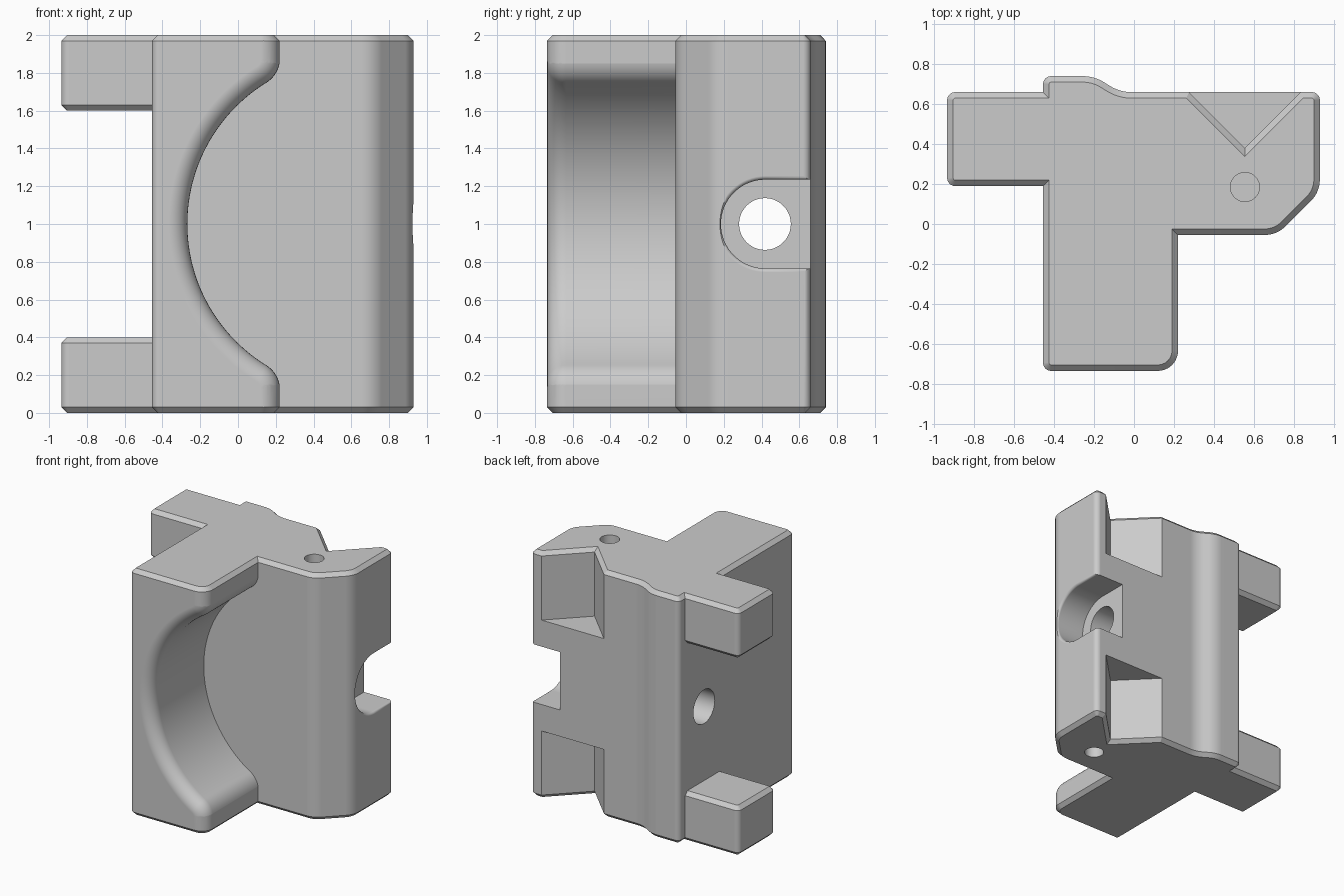
import bpy
import bmesh
from math import sin, cos, pi, sqrt, tan, atan2, radians
from mathutils import Vector

if "Cube" in bpy.data.objects:
    bpy.data.objects.remove(bpy.data.objects["Cube"], do_unlink=True)

H = 2.0          # block height
CH = 0.03        # edge chamfer

grey = bpy.data.materials.new("plain_grey")
grey.use_nodes = True
grey.diffuse_color = (0.6, 0.6, 0.6, 1)
grey.node_tree.nodes["Principled BSDF"].inputs["Base Color"].default_value = (0.6, 0.6, 0.6, 1)


def loft(name, rings):
    """Closed solid through rings of equal point count."""
    bm = bmesh.new()
    layers = [[bm.verts.new(p) for p in ring] for ring in rings]
    n = len(layers[0])
    for a, b in zip(layers, layers[1:]):
        for i in range(n):
            j = (i + 1) % n
            bm.faces.new((a[i], a[j], b[j], b[i]))
    bm.faces.new(layers[0])
    bm.faces.new(layers[-1])
    bmesh.ops.recalc_face_normals(bm, faces=bm.faces)
    mesh = bpy.data.meshes.new(name)
    bm.to_mesh(mesh)
    bm.free()
    mesh.materials.append(grey)
    ob = bpy.data.objects.new(name, mesh)
    bpy.context.collection.objects.link(ob)
    return ob


def rounded(corners, seg=8):
    """Counter-clockwise outline from (x, y, radius) corners."""
    out = []
    n = len(corners)
    for i, (x, y, r) in enumerate(corners):
        p = Vector((x, y))
        if r == 0:
            out.append(p)
            continue
        u = (Vector(corners[i - 1][:2]) - p).normalized()
        v = (Vector(corners[(i + 1) % n][:2]) - p).normalized()
        half = u.angle(v) / 2
        t = r / tan(half)
        c = p + (u + v).normalized() * (r / sin(half))
        a, b = p + u * t - c, p + v * t - c
        for k in range(seg + 1):
            f = k / seg
            out.append(c + (a * (1 - f) + b * f).normalized() * r)
    return out


def inset(pts, d):
    """Mitred inward offset of a counter-clockwise outline."""
    out = []
    n = len(pts)
    for i, p in enumerate(pts):
        e = (p - pts[i - 1]).normalized()
        f = (pts[(i + 1) % n] - p).normalized()
        m, k = Vector((-e.y, e.x)), Vector((-f.y, f.x))
        out.append(p + (m + k) * (d / (1 + m.dot(k))))
    return out


def chamfered_prism(name, pts, z0, z1):
    small = inset(pts, CH)
    levels = ((small, z0), (pts, z0 + CH), (pts, z1 - CH), (small, z1))
    return loft(name, [[(p.x, p.y, z) for p in ring] for ring, z in levels])


def circle(c, r, place, n=48):
    return [place(c[0] + r * cos(2 * pi * i / n), c[1] + r * sin(2 * pi * i / n)) for i in range(n)]


def combine(target, tool, op):
    mod = target.modifiers.new(op.lower(), 'BOOLEAN')
    mod.operation = op
    mod.solver = 'EXACT'
    mod.object = tool
    bpy.context.view_layer.objects.active = target
    bpy.ops.object.modifier_apply(modifier=mod.name)
    bpy.data.objects.remove(tool, do_unlink=True)


# Main body: L-shaped plan with a raised rib on the back
FRONT, STEP, SIDE = -0.735, -0.055, 0.22
body = chamfered_prism("clamp_body", rounded([
    (-0.455, FRONT, 0.04), (SIDE, FRONT, 0.1), (SIDE, STEP, 0),
    (0.715, STEP, 0.15), (0.93, 0.16, 0.15), (0.93, 0.66, 0.04),
    (-0.07, 0.66, 0.2), (-0.2, 0.74, 0.2), (-0.455, 0.74, 0.04)]), 0, H)

# Two ears on the right side
for z0 in (0, 1.6):
    ear = chamfered_prism("ear", rounded([
        (-0.935, 0.19, 0.04), (-0.3, 0.19, 0), (-0.3, 0.66, 0), (-0.935, 0.66, 0.04)]), z0, z0 + 0.4)
    combine(body, ear, 'UNION')

# Arched recess through the front leg, with a rounded front lip
R, r, CX, LIP = 0.88, 0.15, 0.61, 0.1
fx = SIDE - r
drop = sqrt((R + r) ** 2 - (CX - fx) ** 2)
turn = atan2(drop, CX - fx)


def arch(d, y):
    low = [(SIDE - d, -0.1)]
    for k in range(11):
        a = turn * k / 10
        low.append((fx + (r - d) * cos(a), 1 - drop + (r - d) * sin(a)))
    for k in range(1, 33):
        a = turn * (1 - k / 32)
        low.append((CX - (R + d) * cos(a), 1 - (R + d) * sin(a)))
    high = [(x, H - z) for x, z in reversed(low[:-1])]
    outer = [(0.8, H + 0.1), (0.8, -0.1)]
    return [(x, y, z) for x, z in low + high + outer]


rings = [arch(-0.002, STEP - 0.001)]
for k in range(9):
    a = pi / 2 * k / 8
    rings.append(arch(LIP * (1 - cos(a)) - 0.002, FRONT + LIP - LIP * sin(a)))
rings.append(arch(LIP - 0.002, FRONT - 0.1))
combine(body, loft("arch_cutter", rings), 'DIFFERENCE')


# V notches at both ends of the back
def vee(apex, z):
    k = 0.9 - apex
    return [(0.555, apex, z), (0.555 + k, 0.9, z), (0.555 - k, 0.9, z)]


for flip in (False, True):
    rings = [vee(0.38, 1.45), vee(0.38, H - CH), vee(0.38 - 2 * CH * sqrt(2), H + CH)]
    if flip:
        rings = [[(x, y, H - z) for x, y, z in ring] for ring in rings]
    combine(body, loft("notch_cutter", rings), 'DIFFERENCE')


# Open-ended slot in the left side with a softened rim
def slot(d, x):
    s = 0.235 + d
    arc = [(x, 0.42 + s * cos(a), 1 + s * sin(a))
           for a in (pi / 2 + pi * i / 32 for i in range(33))]
    return arc + [(x, 0.9, 1 - s), (x, 0.9, 1 + s)]


rim = 0.02
rings = [slot(0, 0.67)]
for k in range(5):
    a = pi / 2 * k / 4
    rings.append(slot(rim * (1 - cos(a)), 0.93 - rim + rim * sin(a)))
rings.append(slot(rim, 1.1))
combine(body, loft("slot_cutter", rings), 'DIFFERENCE')

# Bolt hole right through from side to side
bore = loft("bore_cutter", [circle((0.418, 1), 0.137, lambda y, z, x=x: (x, y, z)) for x in (-1.2, 1.2)])
combine(body, bore, 'DIFFERENCE')

# Blind holes in the top and bottom
for z0, z1 in ((-0.1, 0.4), (1.6, 2.1)):
    pin = loft("pin_cutter", [circle((0.555, 0.185), 0.073, lambda x, y, z=z: (x, y, z), 32) for z in (z0, z1)])
    combine(body, pin, 'DIFFERENCE')

# Smooth the curves, keep edges crisp
bpy.ops.object.select_all(action='DESELECT')
body.select_set(True)
bpy.context.view_layer.objects.active = body
bpy.ops.object.shade_smooth_by_angle(angle=radians(28))
weighted = body.modifiers.new("weighted_normals", 'WEIGHTED_NORMAL')
weighted.keep_sharp = True
